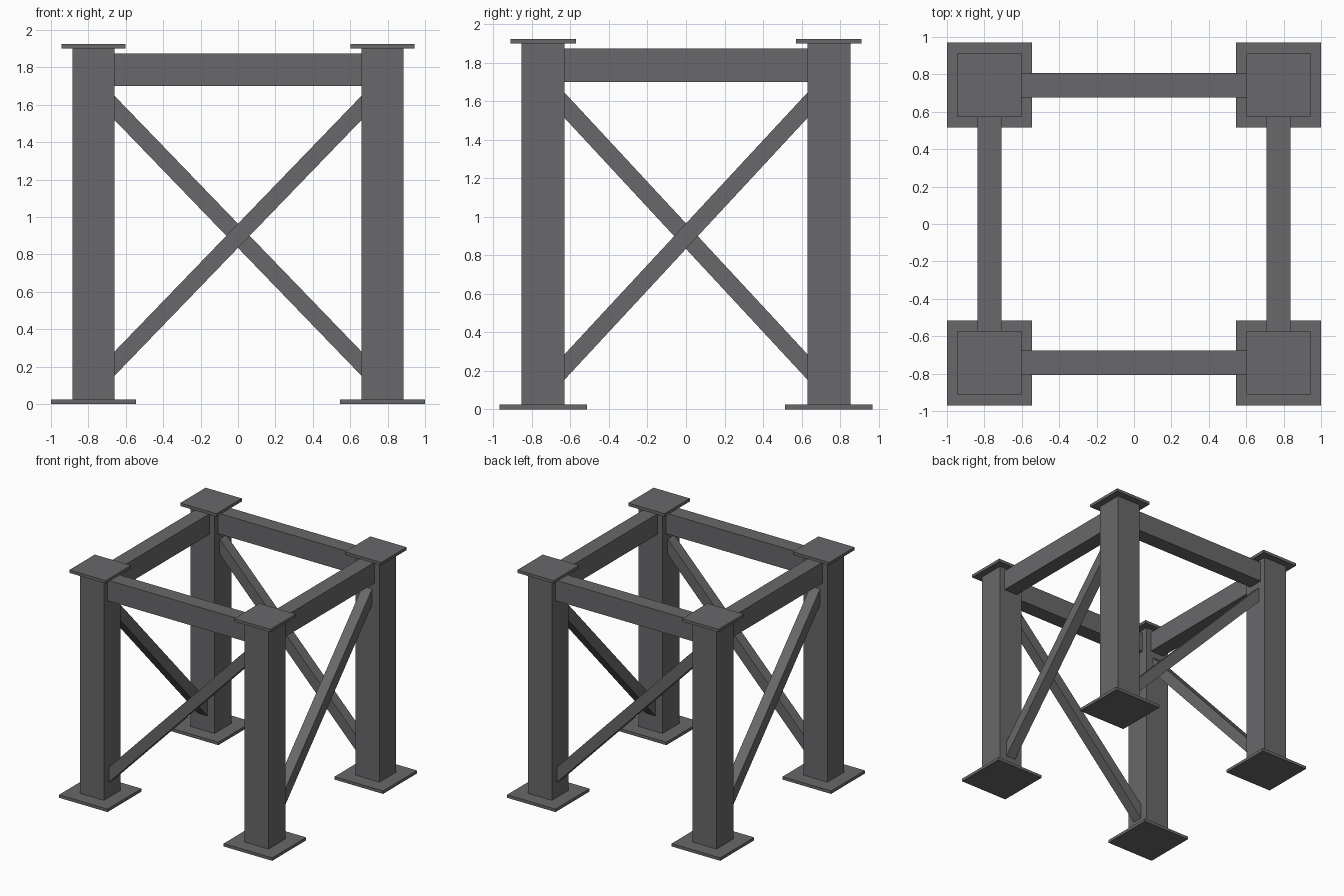
import bpy
import math
from mathutils import Vector, Matrix

if "Cube" in bpy.data.objects:
    bpy.data.objects.remove(bpy.data.objects["Cube"])

CX, CY = 0.7725, 0.7425      # column centre offsets
COL = 0.225                  # column width
PLATE = 0.025                # plate thickness
TOP = 1.925                  # overall height

steel = bpy.data.materials.new("dark grey steel")
steel.diffuse_color = (0.14, 0.14, 0.145, 1.0)
steel.use_nodes = True
steel.node_tree.nodes["Principled BSDF"].inputs["Base Color"].default_value = steel.diffuse_color


def box(name, size, matrix):
    """Flat-shaded box with the given size, placed by a matrix."""
    bpy.ops.mesh.primitive_cube_add(size=1)
    ob = bpy.context.object
    ob.name = name
    ob.data.transform(matrix @ Matrix.Diagonal((*size, 1)))
    ob.data.materials.append(steel)
    return ob


def bar(name, a, b, width, height):
    """Rectangular bar from a to b; width is horizontal, height is in the vertical plane."""
    a, b = Vector(a), Vector(b)
    d = (b - a).normalized()
    side = Vector((0, 0, 1)).cross(d).normalized()
    up = d.cross(side)
    rot = Matrix((d, side, up)).transposed().to_4x4()
    return box(name, ((b - a).length, width, height),
               Matrix.Translation((a + b) / 2) @ rot)


# corners in counter-clockwise order, starting front left
corners = [("front_left", -CX, -CY), ("front_right", CX, -CY),
           ("back_right", CX, CY), ("back_left", -CX, CY)]
sides = ["front", "right", "back", "left"]

# columns with base and cap plates
for name, x, y in corners:
    box(name + "_base_plate", (0.455, 0.455, PLATE),
        Matrix.Translation((x, y, PLATE / 2)))
    box(name + "_column", (COL, COL, TOP - 2 * PLATE),
        Matrix.Translation((x, y, TOP / 2)))
    box(name + "_cap_plate", (0.34, 0.34, PLATE),
        Matrix.Translation((x, y, TOP - PLATE / 2)))

# top beams and one rising diagonal brace per side
for i, side in enumerate(sides):
    a = Vector((*corners[i][1:], 0))
    b = Vector((*corners[(i + 1) % 4][1:], 0))
    inset = (b - a).normalized() * (COL / 2 - 0.005)
    beam_z = Vector((0, 0, 1.7875))
    bar(side + "_beam", a + inset + beam_z, b - inset + beam_z, 0.13, 0.175)
    bar(side + "_brace", a + Vector((0, 0, 0.1)), b + Vector((0, 0, 1.7)), 0.09, 0.09)
